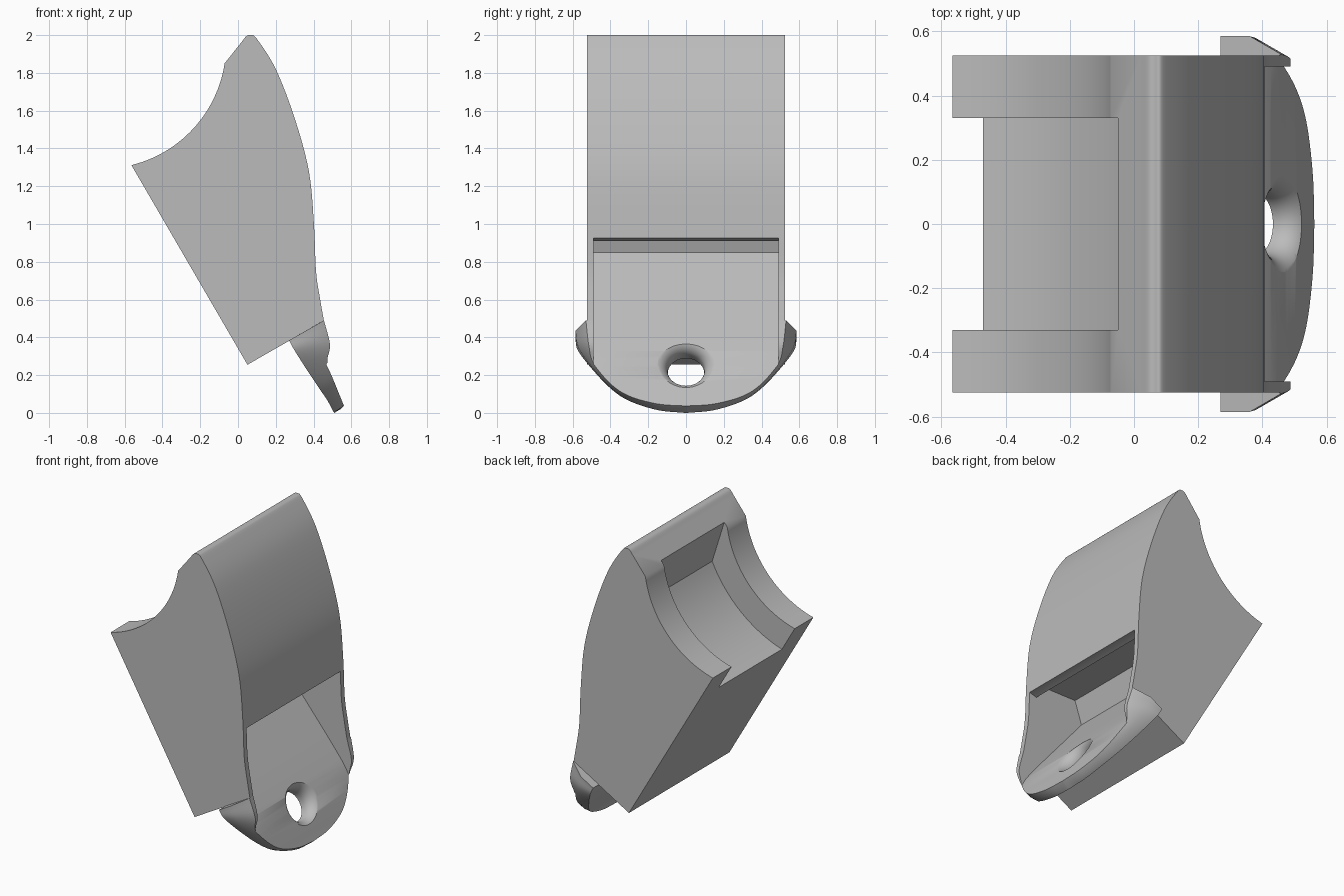
import bpy, bmesh, math
from mathutils import Vector, Matrix

if "Cube" in bpy.data.objects:
    bpy.data.objects.remove(bpy.data.objects["Cube"])

grey = bpy.data.materials.new("plain grey")
grey.use_nodes = True
grey.diffuse_color = (0.5, 0.5, 0.5, 1)
grey.node_tree.nodes["Principled BSDF"].inputs["Base Color"].default_value = (0.5, 0.5, 0.5, 1)


def curve(points, steps=6):
    """Smooth curve through the points."""
    p = [Vector(q) for q in points]
    p = [2 * p[0] - p[1]] + p + [2 * p[-1] - p[-2]]
    out = []
    for a, b, c, d in zip(p, p[1:], p[2:], p[3:]):
        for i in range(steps):
            t = i / steps
            out.append(0.5 * (2 * b + (c - a) * t + (2 * a - 5 * b + 4 * c - d) * t * t
                              + (3 * b - a - 3 * c + d) * t ** 3))
    return out + [p[-2]]


def arc(cx, cz, r, start, end, n=28):
    angles = [math.radians(start + (end - start) * i / n) for i in range(n + 1)]
    return [(cx + r * math.cos(a), cz + r * math.sin(a)) for a in angles]


def finish(name, bm):
    bmesh.ops.recalc_face_normals(bm, faces=bm.faces)
    mesh = bpy.data.meshes.new(name)
    bm.to_mesh(mesh)
    bm.free()
    obj = bpy.data.objects.new(name, mesh)
    bpy.context.collection.objects.link(obj)
    mesh.materials.append(grey)
    return obj


def loft(name, rings, closed=False, round_at=None, radius=0.08):
    """Skin equal rings; cap the ends, or join last to first when closed."""
    bm = bmesh.new()
    rows = [[bm.verts.new(p) for p in ring] for ring in rings]
    pairs = list(zip(rows, rows[1:]))
    if closed:
        pairs.append((rows[-1], rows[0]))
    else:
        bm.faces.new(rows[0])
        bm.faces.new(rows[-1])
    for a, b in pairs:
        for i in range(len(a)):
            j = (i + 1) % len(a)
            bm.faces.new((a[i], a[j], b[j], b[i]))
    if round_at:
        edges = [bm.edges.get((r[round_at], r[round_at + 1])) for r in rows]
        bmesh.ops.bevel(bm, geom=edges, offset=radius, segments=8, profile=0.5, affect='EDGES')
    return finish(name, bm)


def prism(name, profile, half, **kw):
    return loft(name, [[(q[0], y, q[1]) for q in profile] for y in (-half, half)], **kw)


def combine(target, tool, operation):
    mod = target.modifiers.new(operation.lower(), 'BOOLEAN')
    mod.operation, mod.object, mod.solver = operation, tool, 'EXACT'
    bpy.context.view_layer.objects.active = target
    bpy.ops.object.modifier_apply(modifier=mod.name)
    bpy.data.objects.remove(tool)


# Main body: side profile with curved front and concave saddle at the back
front = curve([(0.02, 1.965), (0.045, 1.995), (0.07, 2.0), (0.1, 1.98), (0.2, 1.82), (0.3, 1.56),
               (0.375, 1.28), (0.402, 1.0), (0.413, 0.75), (0.435, 0.6), (0.455, 0.487)])
saddle = arc(-0.72, 1.95, 0.657, -76.3, -8.7)
body = prism("bracket_body", [(0.05, 0.255)] + saddle + front, 0.525)

# Rounded lower tab with flaring ears
back_rim = curve([(0.27, 0.585, 0.384), (0.30, 0.572, 0.33), (0.36, 0.5, 0.235), (0.43, 0.4, 0.13),
                  (0.475, 0.3, 0.063), (0.5, 0.15, 0.015), (0.51, 0.004, 0)])
mid_rim = curve([(0.36, 0.585, 0.435), (0.39, 0.57, 0.35), (0.43, 0.505, 0.25), (0.475, 0.405, 0.14),
                 (0.507, 0.305, 0.072), (0.53, 0.15, 0.025), (0.54, 0.004, 0.018)])
front_rim = curve([(0.455, 0.53, 0.49), (0.487, 0.515, 0.36), (0.473, 0.49, 0.265), (0.515, 0.4, 0.155),
                   (0.542, 0.3, 0.09), (0.56, 0.15, 0.05), (0.565, 0.004, 0.04)])
rings = []
for half in zip(back_rim, mid_rim, front_rim):
    rings.append(list(half) + [Vector((p.x, -p.y, p.z)) for p in reversed(half)])
tab = loft("tab", rings)
combine(body, tab, 'UNION')

# Pocket sunk into the saddle, open over the rear lip
pocket_arc = arc(-0.72, 1.95, 0.838, -84, -25)
pocket = prism("pocket_cutter", [(-0.05, 1.88), (-0.09, 2.004), (-0.75, 2.0)] + pocket_arc, 0.33)
combine(body, pocket, 'DIFFERENCE')

# Front recess running up behind the thin front wall
floor = curve([(0.61, -0.078), (0.56, 0.04), (0.465, 0.262), (0.37, 0.4), (0.14, 0.68), (0.0, 0.85)])
recess = prism("recess_cutter", floor + [Vector(p) for p in (
    (0.05, 1.0), (0.34, 1.0), (0.352, 0.91), (0.405, 0.925), (0.8, 0.925), (0.8, -0.078))], 0.49)
combine(body, recess, 'DIFFERENCE')

# Screw hole with a softly rounded mouth
mouth = [(0.097 + 0.08 * (1 - math.cos(math.radians(a))), 0.08 * math.sin(math.radians(a)) - 0.075)
         for a in range(0, 91, 10)]
shape = [(0.097, -0.3)] + mouth + [(0.18, 0.15)]
tilt = Matrix.Translation((0.468, 0, 0.255)) @ Matrix.Rotation(math.radians(62), 4, 'Y')
hole_rings = [[tilt @ Vector((r * math.cos(k * math.pi / 24), r * math.sin(k * math.pi / 24), h))
               for k in range(48)] for r, h in shape]
combine(body, loft("hole_cutter", hole_rings), 'DIFFERENCE')

# Smooth curved faces, keep the edges crisp
bpy.ops.object.select_all(action='DESELECT')
body.select_set(True)
bpy.context.view_layer.objects.active = body
bpy.ops.object.shade_smooth_by_angle(angle=math.radians(30))
